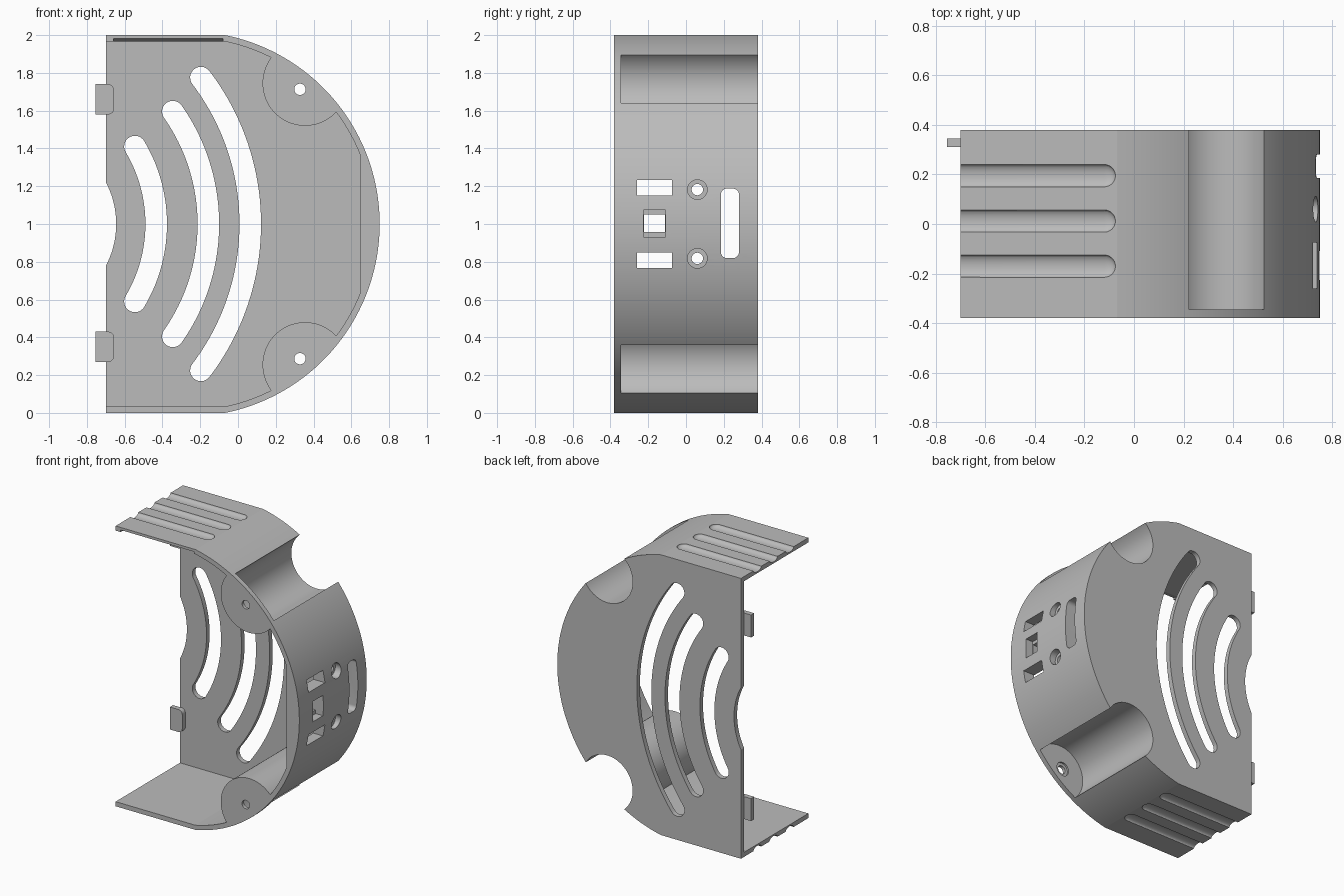
import bpy, bmesh, math
from mathutils import Matrix

if "Cube" in bpy.data.objects:
    bpy.data.objects.remove(bpy.data.objects["Cube"], do_unlink=True)

GREY = (0.5, 0.5, 0.5, 1)
mat = bpy.data.materials.new("plain grey")
mat.use_nodes = True
mat.diffuse_color = GREY
mat.node_tree.nodes["Principled BSDF"].inputs["Base Color"].default_value = GREY

CX, MID = -0.27, 1.0          # centre of the rounded wall
FRONT, BACK = -0.38, 0.38
PLATE = 0.345                 # inner face of the back plate


def finish(bm, name):
    bmesh.ops.recalc_face_normals(bm, faces=bm.faces)
    mesh = bpy.data.meshes.new(name)
    bm.to_mesh(mesh)
    bm.free()
    mesh.materials.append(mat)
    obj = bpy.data.objects.new(name, mesh)
    bpy.context.collection.objects.link(obj)
    return obj


def prism(name, pts, lo, hi, axis="y"):
    """Extrude (x, z) points along y, or (y, z) points along x."""
    bm = bmesh.new()
    place = (lambda p, d: (p[0], d, p[1])) if axis == "y" else (lambda p, d: (d, p[0], p[1]))
    face = bm.faces.new([bm.verts.new(place(p, lo)) for p in pts])
    ext = bmesh.ops.extrude_face_region(bm, geom=[face])
    shift = (0, hi - lo, 0) if axis == "y" else (hi - lo, 0, 0)
    bmesh.ops.translate(bm, vec=shift, verts=[v for v in ext["geom"] if isinstance(v, bmesh.types.BMVert)])
    return finish(bm, name)


def arc(cx, cz, r, a, b, n):
    return [(cx + r * math.cos(a + (b - a) * i / n), cz + r * math.sin(a + (b - a) * i / n))
            for i in range(n + 1)]


def circle(cx, cz, r, n=64):
    return arc(cx, cz, r, 0, math.tau, n)[:-1]


def rect(a0, a1, z0, z1):
    return [(a0, z0), (a1, z0), (a1, z1), (a0, z1)]


def rounded(a0, a1, z0, z1, r, left=True):
    q = math.pi / 2
    pts = arc(a1 - r, z0 + r, r, -q, 0, 10) + arc(a1 - r, z1 - r, r, 0, q, 10)
    if left:
        return pts + arc(a0 + r, z1 - r, r, q, 2 * q, 10) + arc(a0 + r, z0 + r, r, 2 * q, 3 * q, 10)
    return pts + [(a0, z1), (a0, z0)]


def d_shape(left, half, r, x_max):
    """D outline with flat top and bottom, and a flat nose at x_max."""
    end, nose = math.asin(half / r), math.acos((x_max - CX) / r)
    return ([(left, MID - half)] + arc(CX, MID, r, -end, -nose, 48)
            + arc(CX, MID, r, nose, end, 48) + [(left, MID + half)])


def arc_slot(cx, r, half_angle, w):
    """Curved slot with round ends."""
    tip = [(cx + r * math.cos(s * half_angle), MID + r * math.sin(s * half_angle)) for s in (1, -1)]
    return (arc(cx, MID, r + w, -half_angle, half_angle, 40)
            + arc(*tip[0], w, half_angle, half_angle + math.pi, 20)[1:-1]
            + arc(cx, MID, r - w, half_angle, -half_angle, 40)
            + arc(*tip[1], w, math.pi - half_angle, math.tau - half_angle, 20)[1:-1])


def groove(y, z):
    """Long round-ended bar that presses a groove into a flat wall."""
    bm = bmesh.new()
    bmesh.ops.create_uvsphere(bm, u_segments=32, v_segments=24, radius=1,
                              matrix=Matrix.Rotation(math.pi / 2, 4, "Y"))
    for v in bm.verts:
        stretch = 1 if v.co.x < -0.01 else 0
        v.co = (-0.12 + v.co.x * 0.045 - stretch, y + v.co.y * 0.045, z + v.co.z * 0.022)
    return finish(bm, "groove_cutter")


def cut(obj, cutter):
    mod = obj.modifiers.new("cut", "BOOLEAN")
    mod.operation, mod.solver, mod.object = "DIFFERENCE", "EXACT", cutter
    bpy.ops.object.select_all(action="DESELECT")
    bpy.context.view_layer.objects.active = obj
    obj.select_set(True)
    bpy.ops.object.modifier_apply(modifier=mod.name)
    bpy.data.objects.remove(cutter, do_unlink=True)


def smooth(obj):
    bpy.ops.object.select_all(action="DESELECT")
    bpy.context.view_layer.objects.active = obj
    obj.select_set(True)
    bpy.ops.object.shade_smooth_by_angle(angle=math.radians(10))


# Housing: D-shaped block hollowed from the front, leaving the screw bosses
housing = prism("housing", d_shape(-0.7, 1.0, 1.02, CX + 1.0199), FRONT, BACK)
cavity = prism("cavity", d_shape(-0.9, 0.967, 0.987, 0.647), -0.5, PLATE)
for s in (1, -1):
    cut(cavity, prism("boss", circle(0.355, MID + s * 0.745, 0.225, 96), -0.6, 0.5))
cut(housing, cavity)

# Screw recesses, open at the back, with a stepped hole in the front cap
for s in (1, -1):
    cut(housing, prism("recess", circle(0.355, MID + s * 0.745, 0.2, 96), -PLATE, 0.5))
    cut(housing, prism("screw_hole", circle(0.328, MID + s * 0.713, 0.03, 40), -0.5, 0))
    cut(housing, prism("screw_step", circle(0.328, MID + s * 0.713, 0.05, 40), -0.357, -0.3))

# Back plate: curved vents and the finger notch
for cx, r, z_top in ((-1.235, 0.802, 1.41), (-1.192, 1.035, 1.595), (-1.215, 1.28, 1.775)):
    cut(housing, prism("vent", arc_slot(cx, r, math.asin((z_top - MID) / r), 0.057), 0.2, 0.5))
cut(housing, prism("notch", circle(-1.122, MID, 0.477, 128), 0.2, 0.5))

# Nose wall: port openings, stepped round holes and the rounded slot
for s in (1, -1):
    z = MID + s * 0.192
    cut(housing, prism("port", rect(-0.26, -0.075, z - 0.042, z + 0.042), 0.5, 0.9, "x"))
    z = MID + s * 0.182
    cut(housing, prism("round_hole", circle(0.06, z, 0.03, 40), 0.5, 0.9, "x"))
    cut(housing, prism("round_step", circle(0.06, z, 0.052, 40), 0.69, 0.9, "x"))
cut(housing, prism("switch_hole", rect(-0.222, -0.112, 0.957, 1.05), 0.5, 0.9, "x"))
cut(housing, prism("switch_step", rect(-0.225, -0.109, 0.93, 1.075), 0.69, 0.9, "x"))
cut(housing, prism("long_slot", rounded(0.185, 0.28, 0.82, 1.187, 0.03), 0.5, 0.9, "x"))

# Grip grooves on the top and bottom walls
for z in (0, 2):
    for y in (-0.17, 0.012, 0.195):
        cut(housing, groove(y, z))

# Sloped relief under the front edge of the top wall
cut(housing, prism("relief", [(-0.4, 1.95), (-0.4, 1.988), (-0.33, 1.966), (-0.33, 1.95)],
                   -0.66, -0.08, "x"))
smooth(housing)

# Clips standing out from the open edge of the back plate
for name, z in (("upper_clip", 1.66), ("lower_clip", 0.35)):
    smooth(prism(name, rounded(-0.755, -0.657, z - 0.08, z + 0.08, 0.03, left=False), 0.31, PLATE))
